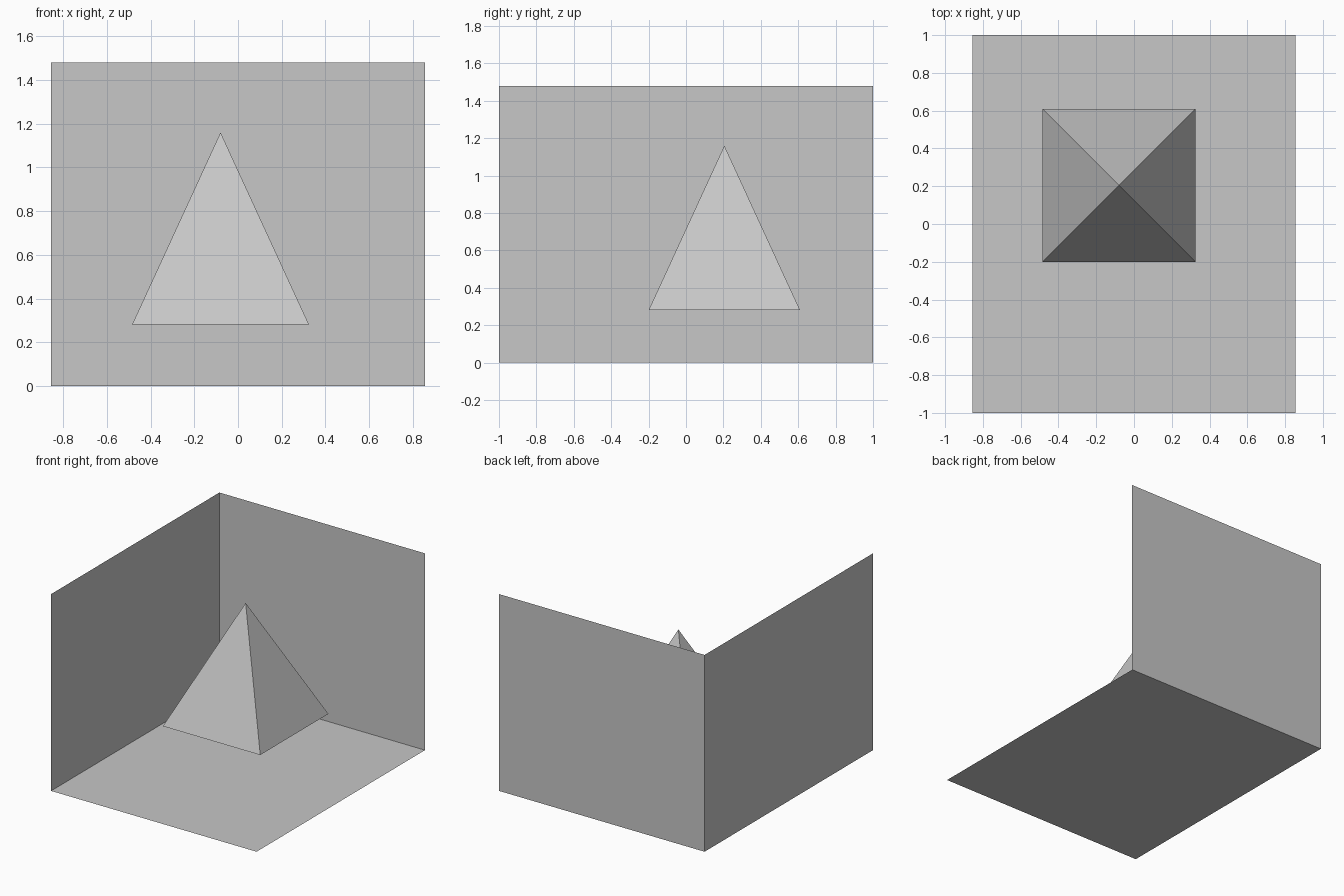
import bpy
from math import pi, sqrt

cube = bpy.data.objects.get("Cube")
if cube:
    bpy.data.objects.remove(cube, do_unlink=True)

WIDTH, DEPTH, HEIGHT = 1.71, 2.0, 1.48

grey = bpy.data.materials.new("light_grey")
grey.use_nodes = True
colour = (0.57, 0.57, 0.57, 1)
grey.diffuse_color = colour
grey.node_tree.nodes["Principled BSDF"].inputs["Base Color"].default_value = colour


def finish(name, scale=(1, 1, 1)):
    """Name the new object, apply its size and give it the grey material."""
    obj = bpy.context.object
    obj.name = name
    obj.scale = scale
    bpy.ops.object.transform_apply(location=False, rotation=False, scale=True)
    obj.data.materials.append(grey)
    return obj


def panel(name, size, location, rotation=(0, 0, 0)):
    bpy.ops.mesh.primitive_plane_add(size=1, location=location, rotation=rotation)
    return finish(name, (*size, 1))


# Thin floor and two walls meeting at a corner, facing inwards
panel("floor", (WIDTH, DEPTH), (0, 0, 0))
panel("back_wall", (WIDTH, HEIGHT), (0, DEPTH / 2, HEIGHT / 2), (pi / 2, 0, 0))
panel("side_wall", (HEIGHT, DEPTH), (-WIDTH / 2, 0, HEIGHT / 2), (0, pi / 2, 0))

# Square pyramid hovering above the floor
BASE, TALL, LIFT = 0.81, 0.88, 0.28
bpy.ops.mesh.primitive_cone_add(vertices=4, radius1=BASE / sqrt(2), radius2=0, depth=TALL,
                                location=(-0.08, 0.205, LIFT + TALL / 2),
                                rotation=(0, 0, pi / 4))
finish("pyramid")
